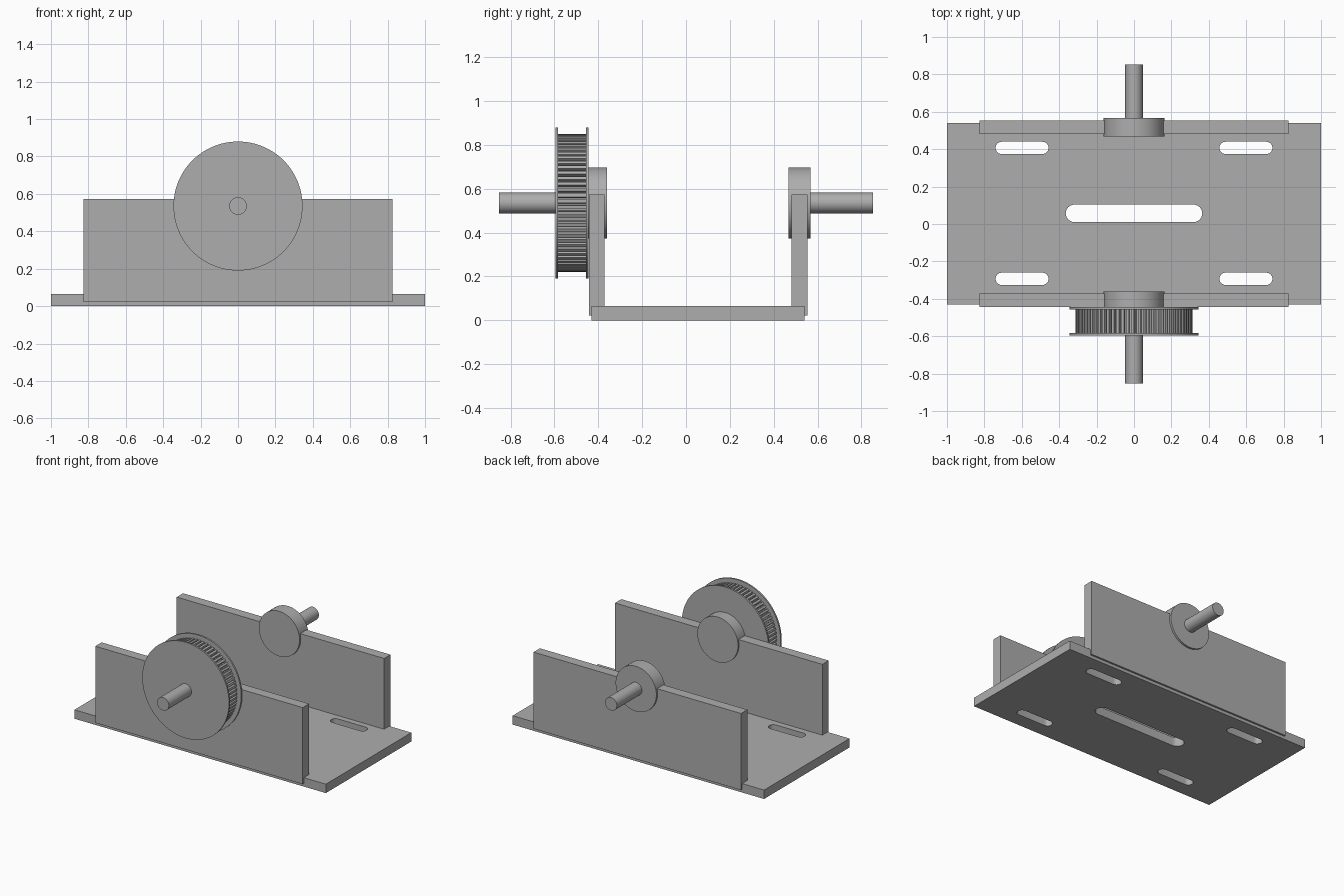
import bpy
from math import sin, cos, pi, radians
from mathutils import Matrix

cube = bpy.data.objects.get("Cube")
if cube:
    bpy.data.objects.remove(cube)

steel = bpy.data.materials.new("plain grey steel")
steel.use_nodes = True
GREY = (0.42, 0.42, 0.42, 1)
steel.diffuse_color = GREY
steel.node_tree.nodes["Principled BSDF"].inputs["Base Color"].default_value = GREY

AXLE_Z = 0.535


def rectangle(hx, y0, y1):
    return [(-hx, y0), (hx, y0), (hx, y1), (-hx, y1)]


def circle(r, n=64):
    return [(r * cos(2 * pi * i / n), r * sin(2 * pi * i / n)) for i in range(n)]


def slot(x0, x1, y0, y1, n=12):
    # Outline with half-round ends
    r, cy = (y1 - y0) / 2, (y0 + y1) / 2
    points = []
    for cx, start in ((x1 - r, -pi / 2), (x0 + r, pi / 2)):
        for i in range(n + 1):
            a = start + pi * i / n
            points.append((cx + r * cos(a), cy + r * sin(a)))
    return points


def toothed_rim(r_out, r_in, teeth):
    points = []
    for i in range(teeth):
        for part, r in ((0, r_out), (0.55, r_out), (0.65, r_in), (0.9, r_in)):
            a = 2 * pi * (i + part) / teeth
            points.append((r * cos(a), r * sin(a)))
    return points


def extrude(name, outlines, low, high, placement=Matrix()):
    # Fill the outlines (inner ones become holes) and extrude along local z
    curve = bpy.data.curves.new(name, "CURVE")
    curve.dimensions = "2D"
    curve.fill_mode = "BOTH"
    curve.extrude = (high - low) / 2
    for outline in outlines:
        spline = curve.splines.new("POLY")
        spline.points.add(len(outline) - 1)
        for point, (x, y) in zip(spline.points, outline):
            point.co = (x, y, 0, 1)
        spline.use_cyclic_u = True
    obj = bpy.data.objects.new(name, curve)
    bpy.context.collection.objects.link(obj)
    obj.matrix_world = placement @ Matrix.Translation((0, 0, (low + high) / 2))
    bpy.ops.object.select_all(action="DESELECT")
    obj.select_set(True)
    bpy.context.view_layer.objects.active = obj
    bpy.ops.object.convert(target="MESH")
    obj = bpy.context.object
    obj.data.materials.clear()
    obj.data.materials.append(steel)
    bpy.ops.object.shade_smooth_by_angle(angle=radians(20))
    return obj


def along_y(name, outline, y0, y1, z=AXLE_Z):
    # Local z runs towards -y, local y points up
    placement = Matrix.Translation((0, 0, z)) @ Matrix.Rotation(pi / 2, 4, "X")
    return extrude(name, [outline], -y1, -y0, placement)


# Base plate with four mounting slots and a central slot
holes = [slot(-0.365, 0.365, 0.01, 0.104)]
for y0, y1 in ((-0.326, -0.26), (0.374, 0.44)):
    holes += [slot(0.457, 0.74, y0, y1), slot(-0.74, -0.457, y0, y1)]
extrude("base_plate", [rectangle(1, -0.43, 0.541)] + holes, 0, 0.064)

# Upright walls
along_y("front_wall", rectangle(0.825, 0.022, 0.573), -0.443, -0.371, 0)
along_y("back_wall", rectangle(0.825, 0.022, 0.573), 0.482, 0.554, 0)

# Bearing bosses and shafts
along_y("front_bearing", circle(0.162), -0.452, -0.36)
along_y("back_bearing", circle(0.162), 0.468, 0.568)
along_y("front_shaft", circle(0.047, 32), -0.853, -0.44)
along_y("back_shaft", circle(0.047, 32), 0.55, 0.853)

# Toothed belt pulley between two flanges
along_y("pulley_teeth", toothed_rim(0.314, 0.292, 72), -0.585, -0.452)
along_y("pulley_outer_flange", circle(0.345, 96), -0.595, -0.583)
along_y("pulley_inner_flange", circle(0.345, 96), -0.457, -0.445)
